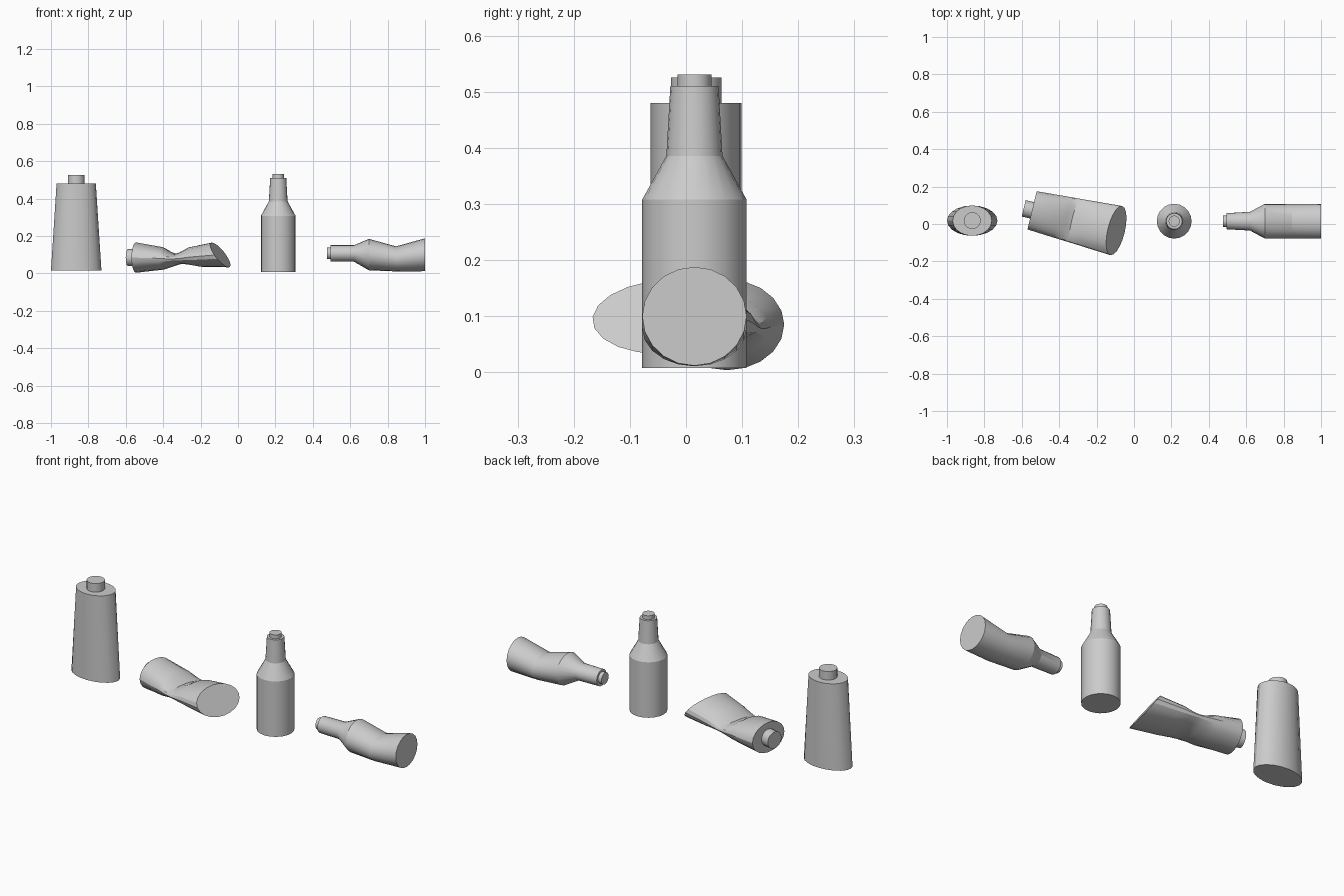
import bpy, bmesh
from math import cos, sin, pi, radians
from mathutils import Vector, Matrix

if "Cube" in bpy.data.objects:
    bpy.data.objects.remove(bpy.data.objects["Cube"])

SIDES = 20


def loft(name, rings, matrix):
    """Skin a closed tube through rings (t, rx, ry, shift, lean):
    distance along local z, half sizes, sideways shift in y, slant of the ring."""
    bm = bmesh.new()
    loops = []
    for t, rx, ry, shift, lean in rings:
        loop = []
        for i in range(SIDES):
            a = 2 * pi * i / SIDES
            p = Vector((rx * cos(a), shift + ry * sin(a), t + lean * sin(a)))
            loop.append(bm.verts.new(matrix @ p))
        loops.append(loop)
    for a, b in zip(loops, loops[1:]):
        for i in range(SIDES):
            j = (i + 1) % SIDES
            bm.faces.new((a[i], a[j], b[j], b[i]))
    bm.faces.new(loops[0])
    bm.faces.new(loops[-1])
    bmesh.ops.recalc_face_normals(bm, faces=bm.faces)
    mesh = bpy.data.meshes.new(name)
    bm.to_mesh(mesh)
    bm.free()
    obj = bpy.data.objects.new(name, mesh)
    bpy.context.collection.objects.link(obj)
    bpy.ops.object.select_all(action='DESELECT')
    obj.select_set(True)
    bpy.context.view_layer.objects.active = obj
    bpy.ops.object.shade_smooth_by_angle(angle=radians(25))
    return obj


def cap(name, t0, t1, r, matrix, shift=0.0):
    return loft(name, [(t0, r, r, shift, 0), (t1, r, r, shift, 0)], matrix)


def lying(x, y, z, yaw):
    """Local z runs along +x (turned by yaw), local y points up."""
    axes = Matrix(((0, 0, 1, 0), (1, 0, 0, 0), (0, 1, 0, 0), (0, 0, 0, 1)))
    return Matrix.Translation((x, y, z)) @ Matrix.Rotation(radians(yaw), 4, 'Z') @ axes


# Standing oval flask
place = Matrix.Translation((-0.865, 0.018, 0.015))
loft("standing_flask", [(0, 0.135, 0.081, 0, 0), (0.465, 0.105, 0.081, 0, 0)], place)
cap("standing_flask_cap", 0.46, 0.511, 0.045, place)

# Crushed oval flask lying down, pinched in the middle with a slanted base
place = lying(-0.545, 0.073, 0.085, -13.5)
loft("crushed_flask", [
    (0.0, 0.105, 0.081, 0.0, 0.0),
    (0.15, 0.115, 0.060, -0.004, -0.005),
    (0.20, 0.118, 0.037, -0.007, -0.012),
    (0.235, 0.120, 0.026, -0.007, -0.016),
    (0.27, 0.122, 0.034, -0.004, -0.022),
    (0.325, 0.126, 0.052, 0.003, -0.032),
    (0.463, 0.135, 0.066, 0.014, -0.046)], place)
cap("crushed_flask_cap", -0.046, 0.005, 0.045, place)

# Standing round bottle
place = Matrix.Translation((0.215, 0.015, 0.008))
loft("standing_bottle", [(z, r, r, 0, 0) for z, r in
                         ((0, 0.093), (0.3, 0.093), (0.378, 0.05), (0.502, 0.043))], place)
cap("standing_bottle_cap", 0.498, 0.523, 0.03, place)

# Dented round bottle lying down
place = lying(0.475, 0.015, 0.1, 0)
loft("dented_bottle", [
    (0.02, 0.043, 0.044, 0.007, 0),
    (0.145, 0.05, 0.044, 0.007, 0),
    (0.225, 0.093, 0.084, 0.001, 0),
    (0.37, 0.093, 0.067, -0.022, 0),
    (0.525, 0.093, 0.088, 0.0, 0)], place)
cap("dented_bottle_cap", 0.0, 0.025, 0.031, place, 0.008)
